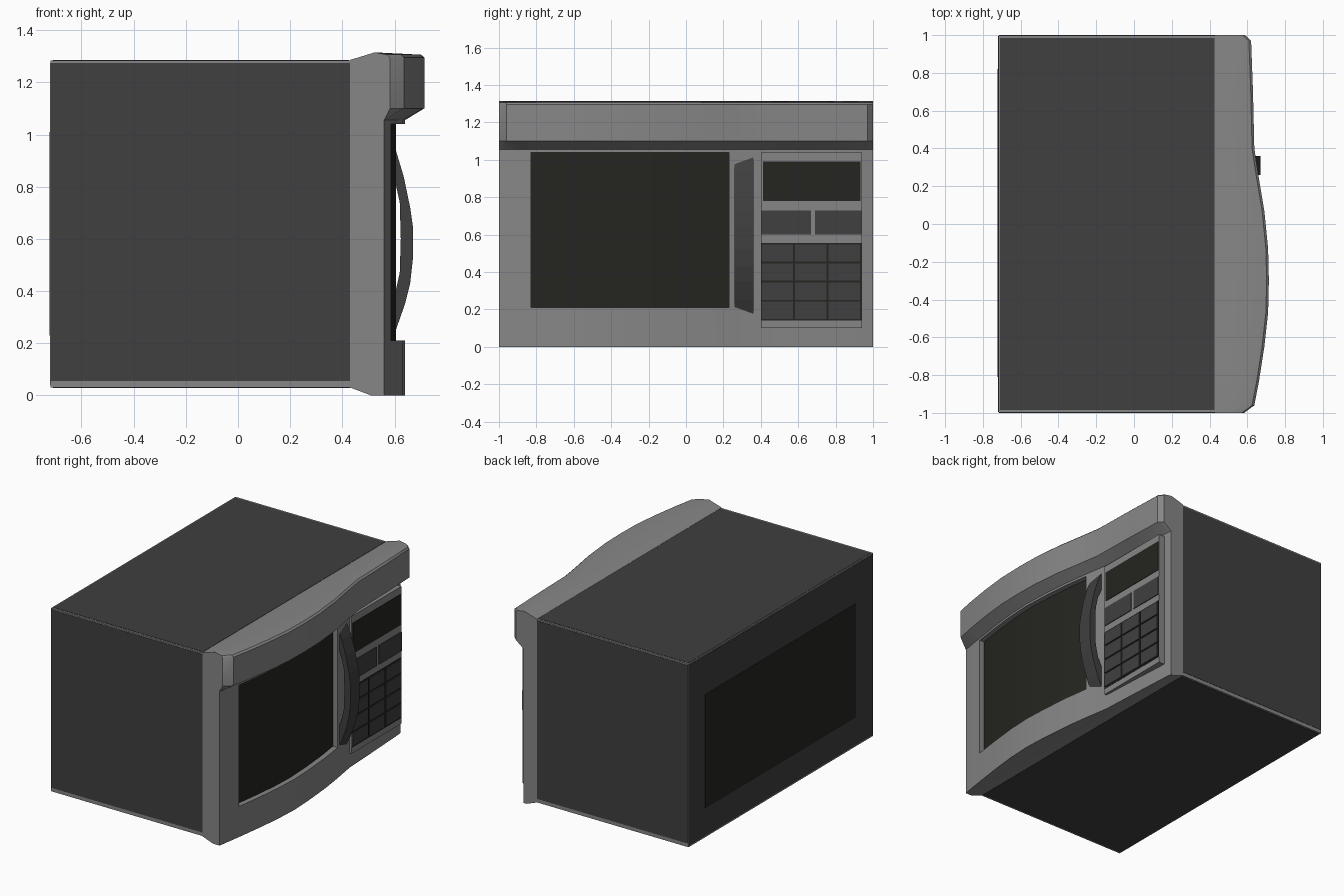
import bpy, bmesh

if "Cube" in bpy.data.objects:
    bpy.data.objects.remove(bpy.data.objects["Cube"])

def material(name, v, b=None):
    m = bpy.data.materials.new(name)
    m.diffuse_color = (v, v, v if b is None else b, 1)
    m.use_nodes = True
    m.node_tree.nodes["Principled BSDF"].inputs["Base Color"].default_value = m.diffuse_color
    return m

GREY = material("light_grey", 0.24)
DARK = material("dark_grey", 0.05)
BLACK = material("glass_black", 0.018, 0.015)

def finish(bm, name, mats):
    bmesh.ops.recalc_face_normals(bm, faces=bm.faces[:])
    me = bpy.data.meshes.new(name)
    bm.to_mesh(me)
    bm.free()
    for m in mats:
        me.materials.append(m)
    ob = bpy.data.objects.new(name, me)
    bpy.context.collection.objects.link(ob)
    return ob

def box(name, x, y, z, mat):
    bm = bmesh.new()
    bmesh.ops.create_cube(bm, size=1)
    for v in bm.verts:
        v.co = [lo + (c + 0.5) * (hi - lo) for c, (lo, hi) in zip(v.co, (x, y, z))]
    return finish(bm, name, [mat])

# Cabinet with light edges and thin dark panels
box("cabinet", (-0.718, 0.44), (-0.998, 0.998), (0.03, 1.284), GREY)
box("side_panel_left", (-0.716, 0.43), (-1, -0.99), (0.055, 1.275), DARK)
box("side_panel_right", (-0.716, 0.43), (0.99, 1), (0.055, 1.275), DARK)
box("top_panel", (-0.71, 0.425), (-0.985, 0.985), (1.27, 1.286), DARK)
box("bottom_panel", (-0.71, 0.43), (-0.985, 0.985), (0.028, 0.04), DARK)
box("back_panel", (-0.72, -0.71), (-0.995, 0.995), (0.04, 1.275), DARK)
box("back_cover", (-0.722, -0.71), (-0.81, 0.82), (0.23, 1.01), BLACK)

# Curved fascia: (y, lower x, brow x) stations lofted along y
STATIONS = [(-1, .56, .583), (-.96, .567, .637), (-.83, .587, .662), (-.65, .612, .69),
            (-.47, .632, .71), (-.3, .64, .714), (-.13, .632, .71), (.07, .615, .69),
            (.23, .593, .663), (.4, .565, .637), (.7, .55, .63), (.97, .535, .62),
            (1, .53, .588)]
WINDOW_ROW = 3

def section(lo, up):
    return [(.43, .03), (.51, 0), (lo, 0), (lo, .21), (lo, 1.04), (lo, 1.055),
            (up, 1.10), (up, 1.295), (up - .012, 1.306), (.525, 1.315), (.43, 1.286)]

bm = bmesh.new()
rings = [[bm.verts.new((x, y, z)) for x, z in section(lo, up)] for y, lo, up in STATIONS]
n = len(rings[0])
window = []
for (y, _, _), a, b in zip(STATIONS, rings, rings[1:]):
    for i in range(n):
        j = (i + 1) % n
        f = bm.faces.new((a[i], a[j], b[j], b[i]))
        if i == WINDOW_ROW and -.84 < y < .22:
            window.append(f)
bm.faces.new(rings[0])
bm.faces.new(rings[-1])
bmesh.ops.recalc_face_normals(bm, faces=bm.faces[:])
# Sunken window pane
geom = bmesh.ops.extrude_face_region(bm, geom=window)["geom"]
for g in geom:
    if isinstance(g, bmesh.types.BMVert):
        g.co.x -= 0.035
    elif isinstance(g, bmesh.types.BMFace):
        g.material_index = 1
leftover = [f for f in window if f.is_valid]
if leftover:
    bmesh.ops.delete(bm, geom=leftover, context='FACES_ONLY')
fascia = finish(bm, "fascia", [GREY, BLACK])
bpy.context.view_layer.objects.active = fascia
fascia.select_set(True)
bpy.ops.object.shade_smooth_by_angle(angle=0.6)

# Bowed door handle
outer = [(.55, .13), (.605, .25), (.64, .35), (.66, .43), (.67, .52), (.67, .65),
         (.66, .72), (.635, .84), (.605, .94), (.55, 1.06)]
inner = [(.55, .94), (.6, .83), (.62, .74), (.624, .6), (.62, .47), (.6, .38), (.55, .28)]
bm = bmesh.new()
face = bm.faces.new([bm.verts.new((x, .26, z)) for x, z in outer + inner])
side = bmesh.ops.extrude_face_region(bm, geom=[face], use_keep_orig=True)["geom"]
for v in side:
    if isinstance(v, bmesh.types.BMVert):
        v.co.y = .36
finish(bm, "door_handle", [DARK])

# Control panel
box("control_plate", (.5, .58), (.4, .94), (.1, 1.04), GREY)
box("display", (.5, .583), (.412, .932), (.78, .99), BLACK)
box("wide_button_left", (.5, .585), (.403, .667), (.6, .73), DARK)
box("wide_button_right", (.5, .585), (.69, .937), (.6, .73), DARK)
box("keypad_base", (.5, .582), (.402, .938), (.14, .555), BLACK)
for r in range(4):
    for c in range(3):
        y, z = .405 + c * .179, .15 + r * .102
        box(f"key_{r}_{c}", (.5, .588), (y, y + .168), (z, z + .092), DARK)
